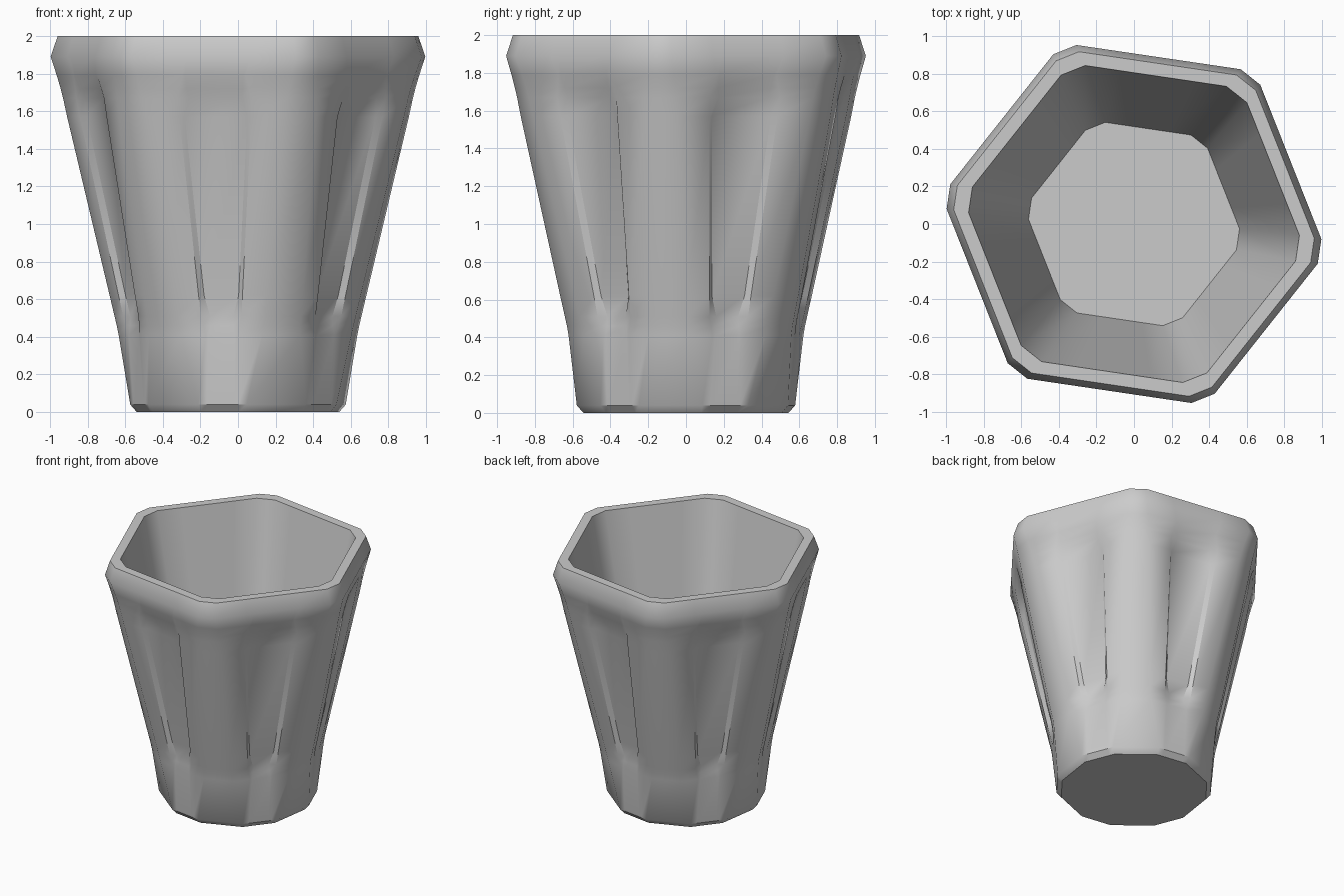
import bpy, bmesh
from math import cos, sin, radians
from mathutils import Vector

if "Cube" in bpy.data.objects:
    bpy.data.objects.remove(bpy.data.objects["Cube"])

CORNER = -8.4  # direction of the first hexagon corner

# Rings: z, corner radius, half angle of the cut corner,
# panel outer half width, panel inner half width, panel depth
OUTER = [
    (0.00, 0.545, 17.0, 0.08, 0.06, 0),
    (0.04, 0.580, 17.0, 0.085, 0.065, 0),
    (0.41, 0.635, 9.8, 0.085, 0.070, 0),
    (0.46, 0.645, 9.3, 0.097, 0.065, 0.012),
    (0.51, 0.657, 9.1, 0.110, 0.062, 0.022),
    (0.62, 0.683, 8.8, 0.118, 0.093, 0.030),
    (1.57, 0.910, 5.6, 0.193, 0.168, 0.030),
    (1.67, 0.932, 5.2, 0.200, 0.142, 0.020),
    (1.72, 0.945, 5.0, 0.187, 0.150, 0.011),
    (1.79, 0.966, 4.6, 0.170, 0.155, 0),
    (1.89, 1.000, 3.8, 0.20, 0.15, 0),
    (2.00, 0.962, 3.9, 0.20, 0.15, 0),
]
INNER = [
    (2.00, 0.882, 4.5, 0.20, 0.15, 0),
    (0.45, 0.562, 5.8, 0.11, 0.07, 0),
]


def ring(bm, z, r, h, wo, wi, d):
    """Cut-corner hexagon with four panel points along each side."""
    verts = []
    for k in range(6):
        a = radians(CORNER + 60 * k + h)
        b = radians(CORNER + 60 * (k + 1) - h)
        p = Vector((r * cos(a), r * sin(a), z))
        q = Vector((r * cos(b), r * sin(b), z))
        mid = (p + q) / 2
        along = (q - p).normalized()
        inward = -Vector((mid.x, mid.y, 0)).normalized()
        pts = [p, mid - along * wo, mid - along * wi + inward * d,
               mid + along * wi + inward * d, mid + along * wo, q]
        verts += [bm.verts.new(c) for c in pts]
    return verts


# Cup: outer wall with recessed panels, rim, inner wall and floor
bm = bmesh.new()
rings = [ring(bm, *row) for row in OUTER + INNER]
for lo, hi in zip(rings, rings[1:]):
    n = len(lo)
    for i in range(n):
        j = (i + 1) % n
        bm.faces.new((lo[i], lo[j], hi[j], hi[i]))
bm.faces.new(rings[0][::-1])
bm.faces.new(rings[-1])
bmesh.ops.recalc_face_normals(bm, faces=bm.faces)

mesh = bpy.data.meshes.new("cup")
bm.to_mesh(mesh)
bm.free()
cup = bpy.data.objects.new("cup", mesh)
bpy.context.collection.objects.link(cup)
bpy.context.view_layer.objects.active = cup
cup.select_set(True)
bpy.ops.object.shade_smooth_by_angle(angle=radians(34))
